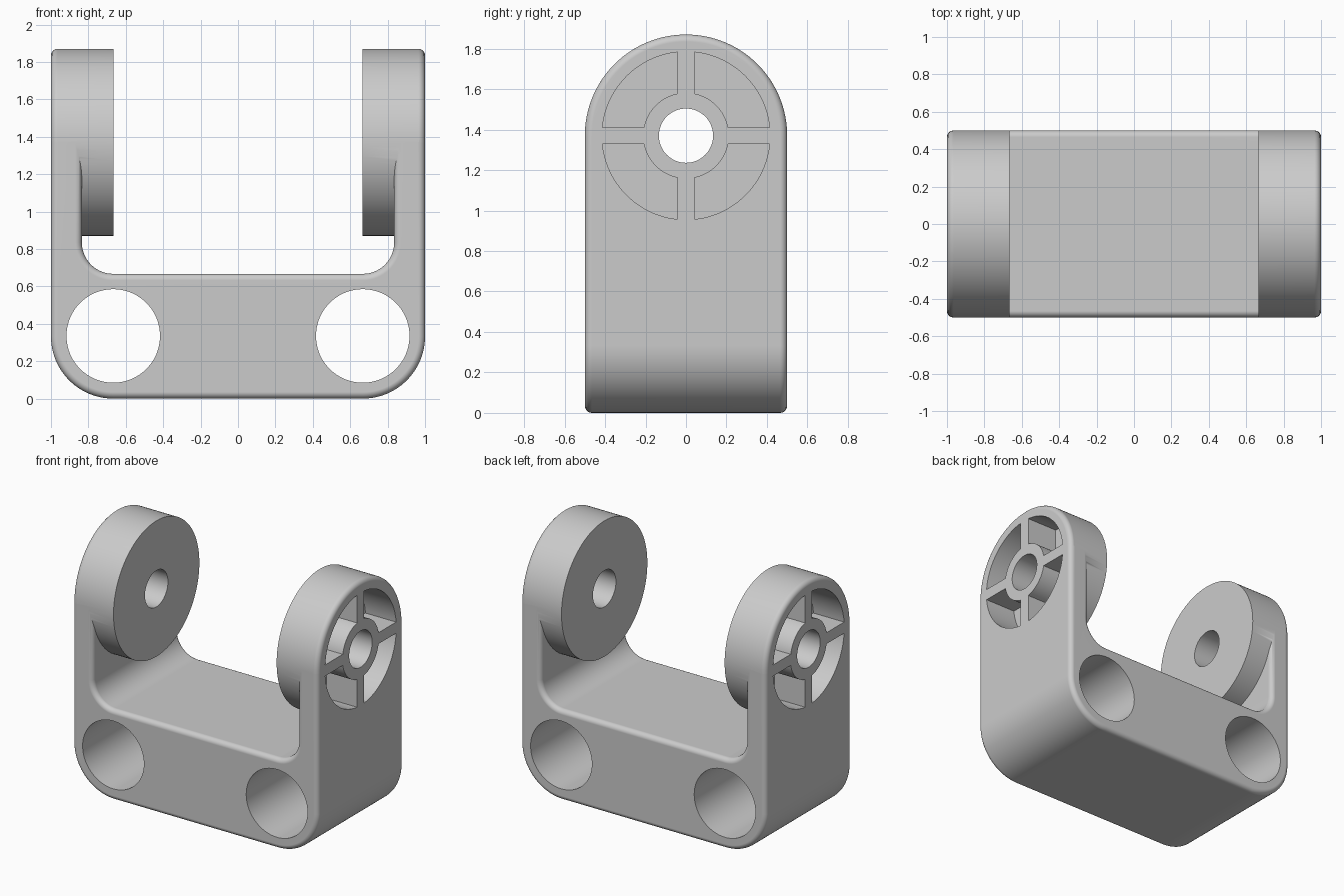
import bpy, bmesh
from math import sin, cos, asin, radians, pi
from mathutils import Vector

if "Cube" in bpy.data.objects:
    bpy.data.objects.remove(bpy.data.objects["Cube"], do_unlink=True)

PIVOT_Z, HEAD_R, ROUND = 1.37, 0.5, 0.035

grey = bpy.data.materials.new("plain grey")
grey.use_nodes = True
grey.diffuse_color = (0.6, 0.6, 0.6, 1)
grey.node_tree.nodes["Principled BSDF"].inputs["Base Color"].default_value = grey.diffuse_color


def arc(cx, cz, r, start, end, n):
    angles = [start + (end - start) * i / n for i in range(n + 1)]
    return [(cx + r * cos(a), cz + r * sin(a)) for a in angles]


def circle(cx, cz, r, n=96):
    return arc(cx, cz, r, 0, 2 * pi, n)[:-1]


def prism(name, profile, axis, low, high, rounded=None):
    """Extrude a profile along x or y; round the edges whose midpoint passes the test."""
    def place(u, v, depth):
        return (depth, u, v) if axis == "x" else (u, depth, v)
    bm = bmesh.new()
    base = bm.faces.new([bm.verts.new(place(u, v, low)) for u, v in profile])
    ext = bmesh.ops.extrude_face_region(bm, geom=[base])
    top = [v for v in ext["geom"] if isinstance(v, bmesh.types.BMVert)]
    shift = Vector(place(0, 0, high - low))
    bmesh.ops.translate(bm, verts=top, vec=shift)
    bmesh.ops.recalc_face_normals(bm, faces=bm.faces)
    if rounded:
        edges = [e for e in bm.edges if rounded(e.verts[0].co, e.verts[1].co)]
        bmesh.ops.bevel(bm, geom=edges, offset=ROUND, segments=5, profile=0.5,
                        affect="EDGES", clamp_overlap=False)
    mesh = bpy.data.meshes.new(name)
    bm.to_mesh(mesh)
    bm.free()
    obj = bpy.data.objects.new(name, mesh)
    bpy.context.collection.objects.link(obj)
    mesh.materials.append(grey)
    return obj


def combine(target, tool, operation):
    mod = target.modifiers.new(operation.title(), "BOOLEAN")
    mod.operation, mod.object, mod.solver = operation, tool, "EXACT"
    bpy.context.view_layer.objects.active = target
    bpy.ops.object.modifier_apply(modifier=mod.name)
    bpy.data.objects.remove(tool, do_unlink=True)


# U-shaped body: right half of the outline, then its mirror
half = arc(0.667, 0.333, 0.333, -pi / 2, 0, 24)
half += [(1.0, PIVOT_Z), (0.835, PIVOT_Z)]
half += arc(0.667, 0.835, 0.168, 0, -pi / 2, 16)
outline = half + [(-x, z) for x, z in reversed(half)]


def body_rim(a, b):
    on_arm_top = min(a.z, b.z) > PIVOT_Z - 0.001
    return abs(a.y - b.y) < 0.001 and not on_arm_top


bracket = prism("bracket", outline, "y", -0.5, 0.5, body_rim)

# Round heads on the arms, softened on the outer rim only
for side in (-1, 1):
    head = prism("arm_head", circle(0, PIVOT_Z, HEAD_R, 128), "x",
                 *sorted((side * 0.665, side * 1.0)),
                 lambda a, b: min(abs(a.x), abs(b.x)) > 0.99)
    combine(bracket, head, "UNION")

# Holes through the base and through both heads
for side in (-1, 1):
    bore = prism("base_hole", circle(side * 0.667, 0.335, 0.25), "y", -1, 1)
    combine(bracket, bore, "DIFFERENCE")
bore = prism("pivot_hole", circle(0, PIVOT_Z, 0.134, 64), "x", -1.5, 1.5)
combine(bracket, bore, "DIFFERENCE")

# Four pockets in each outer face, leaving a hub and cross-shaped ribs
outer, inner, rib = 0.415, 0.212, 0.041
ao, ai = asin(rib / outer), asin(rib / inner)
quarter = arc(0, 0, outer, ao, pi / 2 - ao, 24) + arc(0, 0, inner, pi / 2 - ai, ai, 16)
for side in (-1, 1):
    for sy in (-1, 1):
        for sz in (-1, 1):
            shape = [(sy * u, PIVOT_Z + sz * v) for u, v in quarter]
            pocket = prism("pocket", shape, "x", *sorted((side * 0.75, side * 1.2)))
            combine(bracket, pocket, "DIFFERENCE")

# Smooth curves with crisp edges
bpy.ops.object.select_all(action="DESELECT")
bracket.select_set(True)
bpy.context.view_layer.objects.active = bracket
bpy.ops.object.shade_smooth_by_angle(angle=radians(30))
weighted = bracket.modifiers.new("Weighted Normal", "WEIGHTED_NORMAL")
weighted.keep_sharp = True
